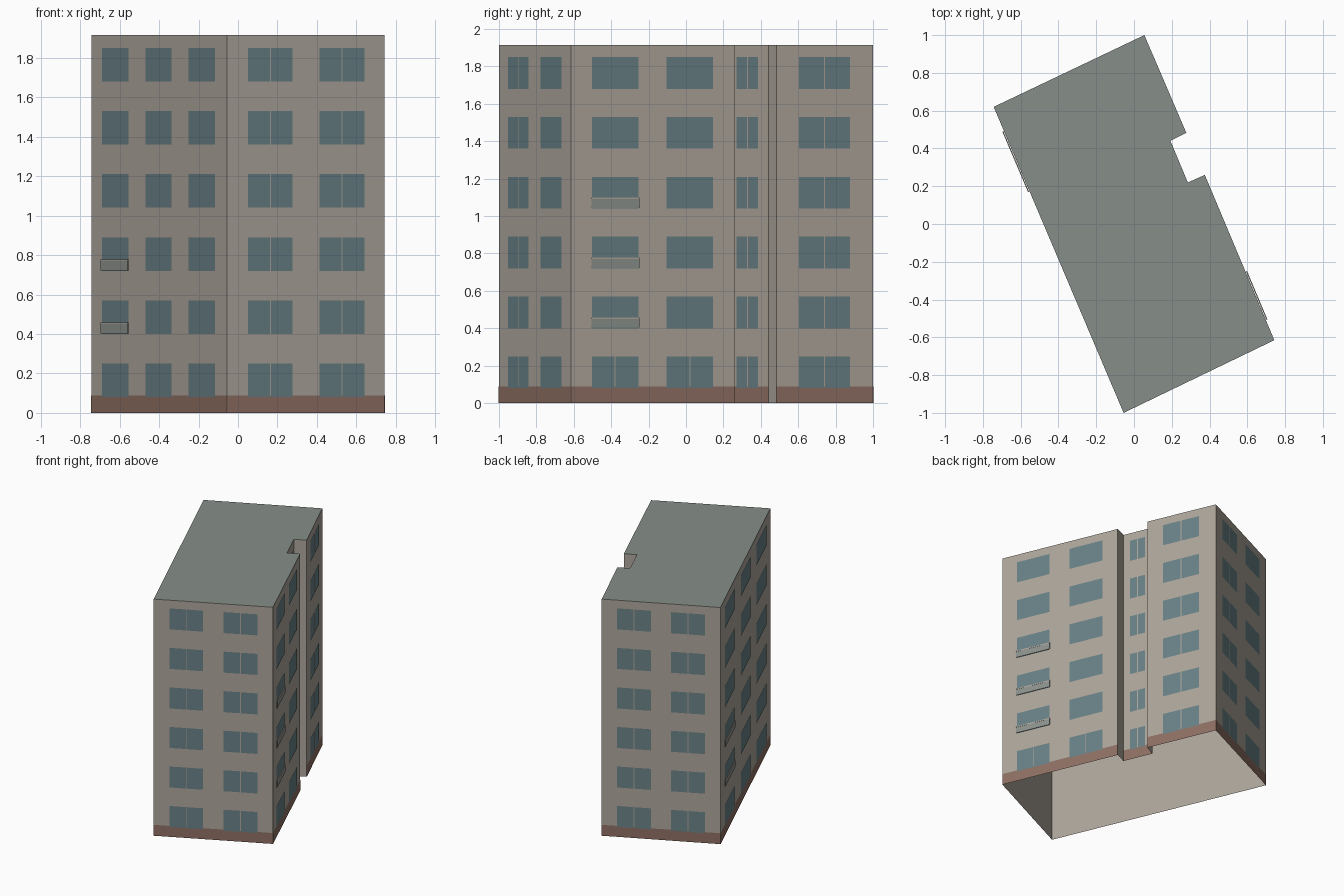
import bpy, bmesh
from mathutils import Vector

if "Cube" in bpy.data.objects:
    bpy.data.objects.remove(bpy.data.objects["Cube"])

HEIGHT, FLOORS, STEP = 1.915, 6, 0.32


def material(name, rgb):
    m = bpy.data.materials.new(name)
    m.diffuse_color = (*rgb, 1)
    m.use_nodes = True
    m.node_tree.nodes["Principled BSDF"].inputs["Base Color"].default_value = m.diffuse_color
    return m


WALL = material("wall_paint", (0.42, 0.38, 0.33))
ROOF = material("roof_felt", (0.24, 0.27, 0.25))
GLASS = material("glass", (0.14, 0.22, 0.24))
BASE = material("base_brick", (0.27, 0.16, 0.125))
RAIL = material("balcony_panel", (0.27, 0.29, 0.27))

# footprint, counterclockwise from the front corner
PLAN = [Vector((x, y, 0)) for x, y in [
    (-0.055, -1.0), (0.743, -0.615), (0.375, 0.26), (0.285, 0.22),
    (0.193, 0.44), (0.277, 0.483), (0.055, 1.0), (-0.743, 0.62)]]


def make_object(name, bm, mat):
    me = bpy.data.meshes.new(name)
    bm.to_mesh(me)
    bm.free()
    me.materials.append(mat)
    ob = bpy.data.objects.new(name, me)
    bpy.context.collection.objects.link(ob)


def on_wall(i, u, z, out):
    """Point on wall i at fraction u, height z, distance out."""
    a, b = PLAN[i], PLAN[(i + 1) % len(PLAN)]
    d = (b - a).normalized()
    return a.lerp(b, u) + Vector((d.y, -d.x, 0)) * out + Vector((0, 0, z))


def panel(bm, i, u0, u1, z0, z1, out=0.002, depth=0):
    """Flat panel on a wall, or a thin box when depth is given."""
    f = bm.faces.new([bm.verts.new(on_wall(i, u, z, out)) for u, z in
                      ((u0, z0), (u1, z0), (u1, z1), (u0, z1))])
    if depth:
        shift = on_wall(i, 0, 0, depth) - on_wall(i, 0, 0, 0)
        top = bmesh.ops.extrude_face_region(bm, geom=[f])["geom"]
        bmesh.ops.translate(bm, vec=shift, verts=[
            v for v in top if isinstance(v, bmesh.types.BMVert)])
        bmesh.ops.recalc_face_normals(bm, faces=bm.faces)


# walls: open shell without a floor
bm = bmesh.new()
for i in range(len(PLAN)):
    panel(bm, i, 0, 1, 0, HEIGHT, 0)
bmesh.ops.remove_doubles(bm, verts=bm.verts, dist=1e-5)
make_object("walls", bm, WALL)

# flat roof
bm = bmesh.new()
bm.faces.new([bm.verts.new(p + Vector((0, 0, HEIGHT))) for p in PLAN])
make_object("roof", bm, ROOF)

# brick base on the main walls, not on the notch sides
bm = bmesh.new()
for i in (0, 1, 3, 5, 6, 7):
    panel(bm, i, 0, 1, 0, 0.088, 0.0015)
make_object("brick_base", bm, BASE)

# wall: (name, window spans along the wall, floors split in two, balcony floors)
ALL = range(FLOORS)
FACADES = {
    0: ("front", [(0.132, 0.415), (0.585, 0.872)], ALL, ()),
    1: ("right", [(0.126, 0.411), (0.583, 0.868)], (0,), (1, 2, 3)),
    3: ("notch", [(0.227, 0.75)], ALL, ()),
    5: ("right_rear", [(0.23, 0.758)], ALL, ()),
    6: ("back", [(0.13, 0.415), (0.585, 0.87)], ALL, ()),
    7: ("left", [(0.08, 0.275), (0.402, 0.595), (0.72, 0.913)], (), (1, 2)),
}
rails, caps = bmesh.new(), bmesh.new()
for i, (name, spans, split, balconies) in FACADES.items():
    length = (PLAN[(i + 1) % len(PLAN)] - PLAN[i]).length
    gap = 0.003 / length
    bm = bmesh.new()
    for n in ALL:
        z0, z1 = 0.08 + STEP * n, 0.25 + STEP * n
        for k, (u0, u1) in enumerate(spans):
            mid = (u0 + u1) / 2
            panes = [(u0, mid - gap), (mid + gap, u1)] if n in split else [(u0, u1)]
            for a, b in panes:
                panel(bm, i, a, b, z0, z1, 0.0025)
            # shallow balcony front with a thin handrail
            if n in balconies and k == 0:
                panel(rails, i, u0 - gap, u1 + gap, z0 + 0.003, z0 + 0.05, 0.003, 0.005)
                panel(caps, i, u0 - gap, u1 + gap, z0 + 0.05, z0 + 0.058, 0.003, 0.006)
    make_object(name + "_windows", bm, GLASS)
make_object("balcony_panels", rails, RAIL)
make_object("balcony_handrails", caps, WALL)
